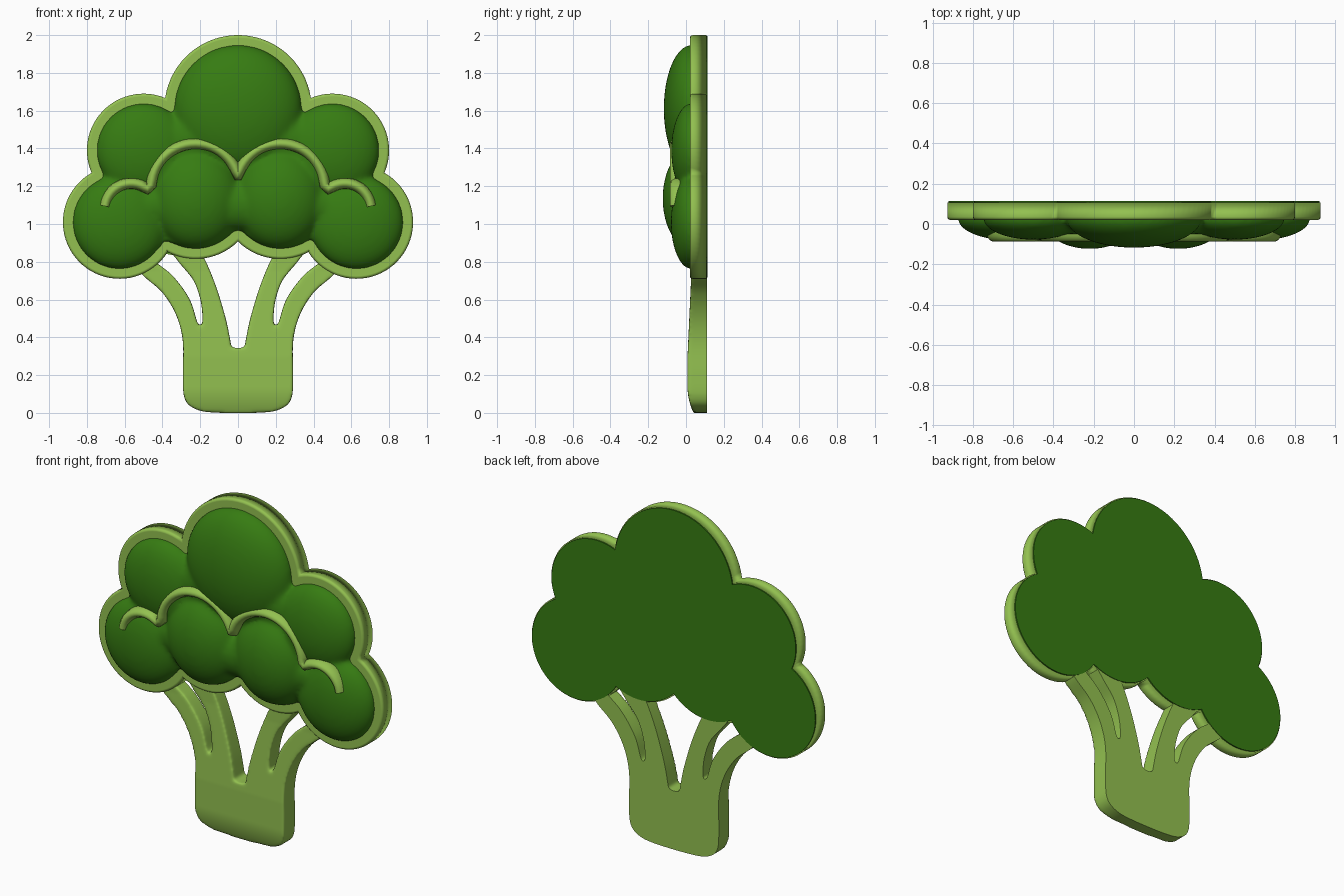
import bpy, bmesh, math
from mathutils import Matrix, Vector

if "Cube" in bpy.data.objects:
    bpy.data.objects.remove(bpy.data.objects["Cube"])


def material(name, rgb):
    m = bpy.data.materials.new(name)
    m.diffuse_color = (*rgb, 1)
    m.use_nodes = True
    m.node_tree.nodes["Principled BSDF"].inputs["Base Color"].default_value = m.diffuse_color
    return m


LIGHT = material("light_green", (0.29, 0.53, 0.08))
DARK = material("dark_green", (0.037, 0.20, 0.006))

# Floret circles (x, z, radius), counter-clockwise from the top
HALF = [(-0.50, 1.39, 0.30), (-0.627, 1.01, 0.30), (-0.225, 1.135, 0.32)]
CIRCLES = [(0, 1.61, 0.39)] + HALF + [(-x, z, r) for x, z, r in reversed(HALF)]


def meet(a, b):
    """Outer crossing point of two circles."""
    pa, pb = Vector(a[:2]), Vector(b[:2])
    d = (pb - pa).length
    u = (pb - pa) / d
    k = (a[2] ** 2 - b[2] ** 2 + d * d) / (2 * d)
    h = math.sqrt(a[2] ** 2 - k * k)
    n = Vector((-u.y, u.x))
    mid = pa + u * k
    return max((mid + n * h, mid - n * h), key=lambda p: (p - Vector((0, 1.2))).length)


def cloud(inset):
    """Outline of the merged floret circles, shrunk by inset."""
    cs = [(x, z, r - inset) for x, z, r in CIRCLES]
    pts = []
    for i, c in enumerate(cs):
        p, q = meet(cs[i - 1], c), meet(c, cs[(i + 1) % len(cs)])
        a = math.atan2(p.y - c[1], p.x - c[0])
        b = math.atan2(q.y - c[1], q.x - c[0])
        if b < a:
            b += math.tau
        n = max(6, int((b - a) / 0.09))
        pts += [(c[0] + c[2] * math.cos(a + (b - a) * k / n),
                 c[1] + c[2] * math.sin(a + (b - a) * k / n)) for k in range(n)]
    return pts


def spline(pts, steps=5):
    """Closed smooth curve through the points."""
    out, n = [], len(pts)
    for i in range(n):
        p0, p1, p2, p3 = (Vector(pts[(i + k) % n]) for k in (-1, 0, 1, 2))
        for s in range(steps):
            t = s / steps
            v = 0.5 * (2 * p1 + (p2 - p0) * t + (2 * p0 - 5 * p1 + 4 * p2 - p3) * t * t
                       + (3 * p1 - p0 - 3 * p2 + p3) * t ** 3)
            out.append((v.x, v.y))
    return out


def add_plate(bm, pts, front, back, bevel=0):
    """Solid slab with an optional rounded front edge."""
    face = bm.faces.new([bm.verts.new((x, back, z)) for x, z in pts])
    ext = bmesh.ops.extrude_face_region(bm, geom=[face], use_keep_orig=True)["geom"]
    moved = [v for v in ext if isinstance(v, bmesh.types.BMVert)]
    for v in moved:
        v.co.y = front
    bmesh.ops.recalc_face_normals(bm, faces=bm.faces[:])
    if bevel:
        ms = set(moved)
        edges = [e for e in bm.edges if e.verts[0] in ms and e.verts[1] in ms]
        bmesh.ops.bevel(bm, geom=edges, offset=bevel, segments=4, profile=0.5,
                        affect='EDGES', clamp_overlap=False)


def select(ob):
    bpy.ops.object.select_all(action='DESELECT')
    ob.select_set(True)
    bpy.context.view_layer.objects.active = ob


def smooth(ob, angle=40):
    select(ob)
    bpy.ops.object.shade_smooth_by_angle(angle=math.radians(angle))


def finish(bm, name, mat):
    me = bpy.data.meshes.new(name)
    bm.to_mesh(me)
    bm.free()
    me.materials.append(mat)
    ob = bpy.data.objects.new(name, me)
    bpy.context.collection.objects.link(ob)
    return ob


def fuse(ob, voxel, rounds, back, shape=None):
    """Melt overlapping solids into one soft body and cut it flat at the back."""
    mod = ob.modifiers.new("fuse", 'REMESH')
    mod.mode = 'VOXEL'
    mod.voxel_size = voxel
    mod = ob.modifiers.new("soften", 'SMOOTH')
    mod.factor = 0.5
    mod.iterations = rounds
    select(ob)
    bpy.ops.object.convert(target='MESH')
    bm = bmesh.new()
    bm.from_mesh(ob.data)
    cut = bmesh.ops.bisect_plane(bm, geom=bm.verts[:] + bm.edges[:] + bm.faces[:],
                                 plane_co=(0, back, 0), plane_no=(0, 1, 0), clear_outer=True)
    rim_edges = [e for e in cut["geom_cut"] if isinstance(e, bmesh.types.BMEdge)]
    bmesh.ops.triangle_fill(bm, edges=rim_edges, use_beauty=True, normal=(0, 1, 0))
    if shape:
        for v in bm.verts:
            shape(v.co)
    bm.to_mesh(ob.data)
    bm.free()
    smooth(ob, 50)


# Light rim plate behind the florets
bm = bmesh.new()
add_plate(bm, cloud(0), 0.02, 0.108, 0.015)
rim = finish(bm, "crown_rim", LIGHT)
smooth(rim)
rim.modifiers.new("normals", 'WEIGHTED_NORMAL')

# Dark back panel
bm = bmesh.new()
add_plate(bm, cloud(0.006), 0.107, 0.115)
smooth(finish(bm, "crown_back", DARK))

# Puffy florets: flattened spheres and two fillers fused on a dark base
DOMES = [(0, 1.61, 0.338, 0.338, 0.148), (0, 1.44, 0.65, 0.15, 0.09), (0, 1.10, 0.75, 0.135, 0.105)]
for s in (-1, 1):
    DOMES += [(s * 0.50, 1.39, 0.25, 0.25, 0.108),
              (s * 0.627, 1.01, 0.25, 0.25, 0.110),
              (s * 0.22, 1.135, 0.24, 0.267, 0.154)]
bm = bmesh.new()
add_plate(bm, cloud(0.053), 0.006, 0.054)
for x, z, rx, rz, depth in DOMES:
    bmesh.ops.create_uvsphere(bm, u_segments=48, v_segments=32, radius=1,
                              matrix=Matrix.Translation((x, 0.03, z)) @ Matrix.Diagonal((rx, depth, rz, 1)))
fuse(finish(bm, "florets", DARK), 0.012, 18, 0.06)


# Light ridge along the tops of the front florets
def arc(cx, cz, r, a, b, n):
    return [(cx + r * math.cos(math.radians(a + (b - a) * k / n)),
             cz + r * math.sin(math.radians(a + (b - a) * k / n))) for k in range(n + 1)]


left = arc(-0.565, 1.075, 0.14, 172, 52, 14) + arc(-0.225, 1.19, 0.235, 176, 17, 24)
path = left + [(-x, z) for x, z in reversed(left)]
cu = bpy.data.curves.new("front_ridge", 'CURVE')
cu.dimensions = '3D'
cu.bevel_depth = 0.030
cu.bevel_resolution = 4
cu.use_fill_caps = True
sp = cu.splines.new('POLY')
sp.points.add(len(path) - 1)
for p, (x, z) in zip(sp.points, path):
    p.co = (x, 0, z, 1)
cu.materials.append(LIGHT)
ridge = bpy.data.objects.new("front_ridge", cu)
bpy.context.collection.objects.link(ridge)
ridge.location.y = -0.035
ridge.scale.y = 1.7
select(ridge)
bpy.ops.object.convert(target='MESH')
smooth(ridge, 60)

# Stem with four branches: left half outline, mirrored
side = [(-0.13, 0.002), (-0.235, 0.025), (-0.284, 0.08), (-0.292, 0.20), (-0.292, 0.38),
        (-0.328, 0.52), (-0.403, 0.64), (-0.51, 0.735), (-0.55, 0.82), (-0.47, 0.85),
        (-0.45, 0.81), (-0.345, 0.725), (-0.255, 0.60), (-0.212, 0.470), (-0.190, 0.470),
        (-0.195, 0.58), (-0.235, 0.70), (-0.315, 0.80), (-0.36, 0.88), (-0.26, 0.93),
        (-0.19, 0.84), (-0.12, 0.68), (-0.065, 0.50), (-0.040, 0.38), (-0.03, 0.347)]


def taper(co):
    """Thin the branches towards the crown and round off the foot."""
    t = min(1, max(0, (co.z - 0.3) / 0.45))
    foot = max(0, 1 - co.z / 0.14) ** 2
    co.y = 0.112 - (0.112 - co.y) * (1 - 0.2 * t - 0.3 * foot)


bm = bmesh.new()
add_plate(bm, spline(side + [(-x, z) for x, z in reversed(side)]), 0.008, 0.17)
fuse(finish(bm, "stem", LIGHT), 0.009, 10, 0.112, taper)
